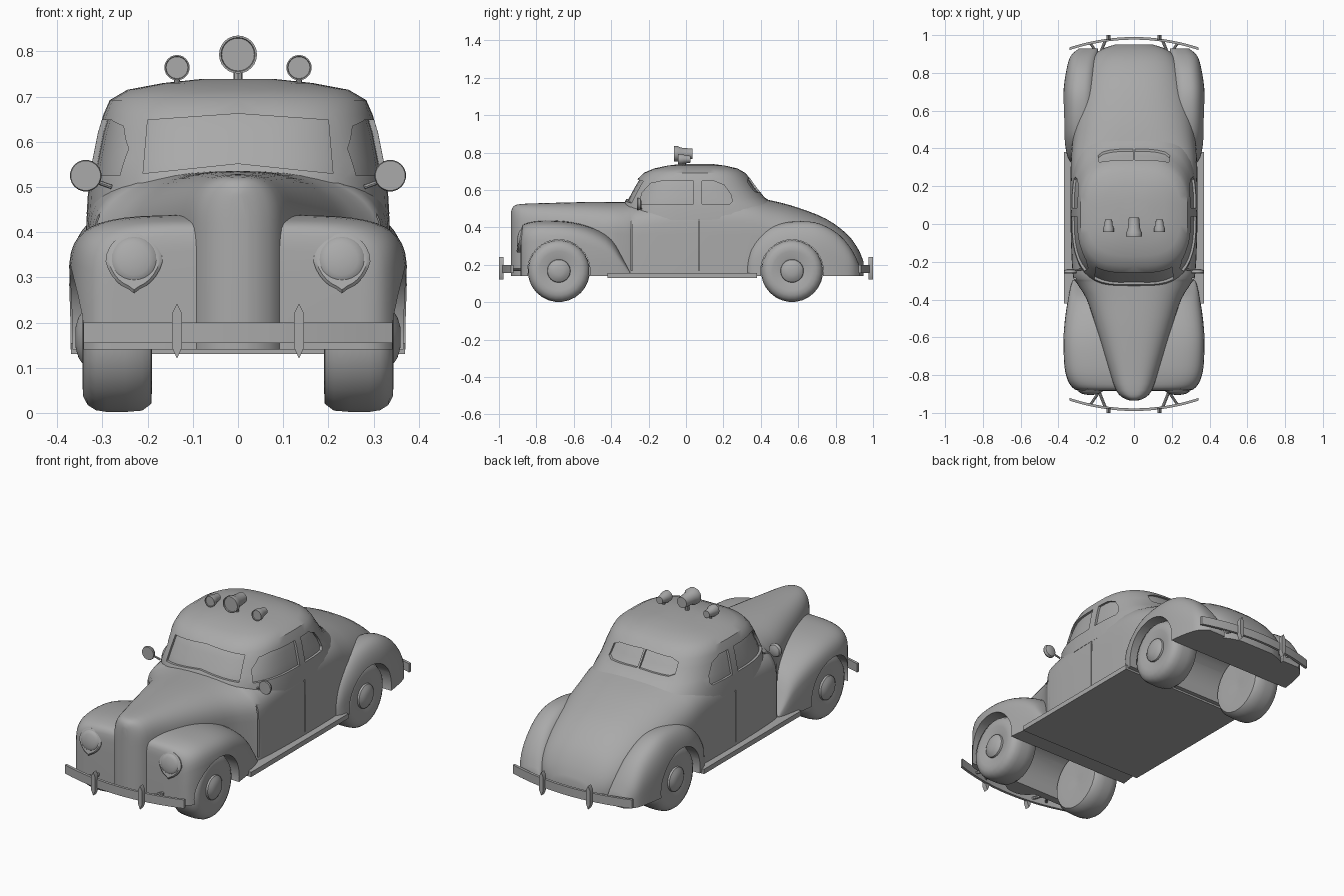
import bpy, bmesh, math
from mathutils import Vector

if "Cube" in bpy.data.objects:
    bpy.data.objects.remove(bpy.data.objects["Cube"])

PAINT = bpy.data.materials.new("grey_paint")
PAINT.diffuse_color = (.4, .4, .4, 1)
PAINT.use_nodes = True
PAINT.node_tree.nodes["Principled BSDF"].inputs["Base Color"].default_value = PAINT.diffuse_color


def finish(ob, cutters=(), angle=35):
    bpy.ops.object.select_all(action='DESELECT')
    bpy.context.view_layer.objects.active = ob
    ob.select_set(True)
    for c in cutters:
        m = ob.modifiers.new("cut", 'BOOLEAN')
        m.operation, m.solver, m.object = 'DIFFERENCE', 'EXACT', c
        bpy.ops.object.modifier_apply(modifier=m.name)
    bpy.ops.object.shade_smooth_by_angle(angle=math.radians(angle))
    return ob


def loft(name, rings):
    """Skin a list of equally long closed rings and cap the ends."""
    bm = bmesh.new()
    vs = [[bm.verts.new(p) for p in r] for r in rings]
    n = len(rings[0])
    for a, b in zip(vs, vs[1:]):
        for i in range(n):
            j = (i + 1) % n
            bm.faces.new((a[i], a[j], b[j], b[i]))
    bm.faces.new(vs[0])
    bm.faces.new(vs[-1])
    bmesh.ops.recalc_face_normals(bm, faces=bm.faces)
    me = bpy.data.meshes.new(name)
    bm.to_mesh(me)
    bm.free()
    me.materials.append(PAINT)
    ob = bpy.data.objects.new(name, me)
    bpy.context.collection.objects.link(ob)
    return ob


def prism(name, pts, axis, lo, hi):
    """Extrude a 2D outline along axis x, y or z."""
    def put(p, d):
        return {'x': (d, p[0], p[1]), 'y': (p[0], d, p[1]), 'z': (p[0], p[1], d)}[axis]
    return loft(name, [[put(p, d) for p in pts] for d in (lo, hi)])


def box(name, x0, x1, y0, y1, z0, z1):
    return prism(name, [(x0, y0), (x1, y0), (x1, y1), (x0, y1)], 'z', z0, z1)


def lathe(name, profile, centre, direction, seg=24):
    """Revolve (radius, distance) pairs about a direction."""
    d = Vector(direction).normalized()
    u = d.orthogonal().normalized()
    v = d.cross(u)
    c = Vector(centre)
    return loft(name, [[c + d * h + (u * math.cos(2 * math.pi * i / seg)
                + v * math.sin(2 * math.pi * i / seg)) * r for i in range(seg)]
                for r, h in profile])


def rod(name, a, b, r, seg=8):
    a, b = Vector(a), Vector(b)
    return finish(lathe(name, [(r, 0), (r, (b - a).length)], a, b - a, seg))


def spow(v, e):
    return math.copysign(abs(v) ** e, v)


def smooth(rows, steps=3):
    """Catmull-Rom refinement of station rows."""
    out = []
    for i in range(len(rows) - 1):
        p = [rows[max(0, min(len(rows) - 1, i + k))] for k in (-1, 0, 1, 2)]
        for s in range(steps):
            t = s / steps
            out.append([b + .5 * t * (c - a + t * (2*a - 5*b + 4*c - d + t * (3*(b - c) + d - a)))
                        for a, b, c, d in zip(*p)])
    return out + [rows[-1]]


def arch(y, hw, zs, zt, n, cx=0, zb=.14, k=24):
    """Vertical sides topped by a superellipse."""
    pts = [(cx + hw, y, zb)]
    for i in range(k + 1):
        t = math.pi * i / k
        pts.append((cx + hw * spow(math.cos(t), 2 / n), y,
                    zs + (zt - zs) * max(0, math.sin(t)) ** (2 / n)))
    return pts + [(cx - hw, y, zb)]


# Cutters: wheel wells and door gaps
AXLES = (-.68, .567)
wells = [lathe("well_cutter", [(.167, -.5), (.167, .5)], (0, y, .167), (1, 0, 0), 40) for y in AXLES]
gaps = [box("gap_cutter", s * x, s * .5, y - .003, y + .003, .17, z)
        for s in (-1, 1) for x, y, z in ((.307, -.29, .45), (.326, .07, .5))]

# Main hull: hood, doors and tail (y, half width, shoulder z, top z, roundness)
hull = smooth([
    (-.935, .018, .40, .485, 2.5), (-.922, .055, .40, .513, 2.6), (-.88, .095, .40, .525, 2.8),
    (-.75, .14, .39, .53, 2.7), (-.55, .20, .38, .535, 2.6), (-.4, .25, .37, .535, 2.5),
    (-.31, .305, .36, .535, 2.6), (-.26, .325, .36, .535, 3), (0, .336, .36, .55, 4),
    (.3, .335, .36, .565, 3.5), (.45, .325, .34, .545, 2.8), (.6, .31, .30, .505, 2.5),
    (.75, .28, .25, .445, 2.4), (.86, .235, .21, .365, 2.4), (.92, .18, .18, .285, 2.4),
    (.95, .10, .16, .215, 2.4)])
finish(loft("main_body", [arch(*r) for r in hull]), wells + gaps)

# Front fenders joined across the nose
front = smooth([
    (-.885, .27, .24, .36, 4), (-.875, .315, .24, .41, 4.5), (-.83, .35, .24, .43, 5),
    (-.75, .37, .24, .438, 5), (-.62, .375, .24, .43, 5), (-.5, .365, .23, .40, 4.5),
    (-.4, .35, .2, .345, 4), (-.34, .338, .17, .25, 4), (-.3, .325, .15, .17, 4)])
finish(loft("front_fenders", [arch(*r) for r in front]), wells)

# Rear fenders (y, outer x, shoulder z, top z)
rear = smooth([
    (.32, .325, .15, .21), (.35, .35, .19, .31), (.42, .365, .22, .385), (.5, .373, .24, .42),
    (.62, .375, .25, .433), (.72, .372, .24, .418), (.82, .357, .2, .36), (.89, .335, .17, .275),
    (.93, .29, .15, .19)])
for s in (-1, 1):
    finish(loft("rear_fender", [arch(y, (o - .19) / 2, a, b, 2.6, s * (o + .19) / 2)
                                for y, o, a, b in rear]), wells)

# Cabin levels (z, front y, rear y, half width) with window openings over inner glass
LEVELS = [(.44, -.35, .56, .335), (.52, -.335, .48, .33), (.56, -.315, .42, .322),
          (.62, -.282, .372, .31), (.66, -.258, .345, .298), (.692, -.225, .315, .284),
          (.715, -.17, .275, .245), (.73, -.1, .21, .165), (.739, -.03, .14, .08)]


def outline(z, yf, yr, w, k=48):
    pts = []
    for i in range(k):
        t = 2 * math.pi * i / k
        c, s = math.cos(t), math.sin(t)
        pts.append((w * spow(c, .68), .05 + (yr - .05 if s > 0 else .05 - yf) * spow(s, .68), z))
    return pts


doorglass = [(-.25, .525), (-.235, .585), (-.19, .635), (-.13, .648), (.04, .648), (.04, .525)]
quarter = [(.085, .525), (.085, .648), (.15, .648), (.205, .625), (.24, .575), (.248, .54), (.235, .525)]
shield = [(-.21, .53), (0, .552), (.21, .53), (.2, .648), (0, .662), (-.2, .648)]
pane = [(.005, .59), (.165, .585), (.19, .595), (.185, .645), (.15, .66), (.005, .667)]
windows = [prism("side_cutter", p, 'x', -.5, .5) for p in (doorglass, quarter)]
windows.append(prism("shield_cutter", shield, 'y', -.6, -.1))
windows += [prism("rear_cutter", [(s * x, z) for x, z in pane], 'y', .2, .7) for s in (-1, 1)]
finish(loft("cabin", [outline(*l) for l in LEVELS]), windows)
finish(loft("window_glass", [outline(z, a + .012, b - .012, w - .012) for z, a, b, w in LEVELS[:6]]))

# Floor with running boards
finish(box("running_boards", -.37, .37, -.42, .38, .13, .155))

for c in wells + gaps + windows:
    bpy.data.objects.remove(c)

# Wheels with hubcaps
TYRE = [(.02, .20), (.11, .19), (.148, .192), (.163, .212), (.166, .25), (.166, .29), (.162, .315),
        (.15, .333), (.13, .343), (.105, .344), (.062, .334), (.06, .343), (.045, .353), (.025, .359), (.006, .36)]
for s in (-1, 1):
    for y in AXLES:
        finish(lathe("wheel", TYRE, (0, y, .167), (s, 0, 0), 28))

# Bumpers, guards and brackets
for e in (-1, 1):
    rings = []
    for i in range(-8, 9):
        x = .342 * i / 8
        y = e * (.983 - .055 * (i / 8) ** 2)
        rings.append([(x, y + a, z) for a, z in ((-.007, .155), (.007, .155), (.007, .2), (-.007, .2))])
    finish(loft("bumper", rings))
    for s in (-1, 1):
        g = [(-.011, .145), (0, .12), (.011, .145), (.011, .22), (0, .242), (-.011, .22)]
        finish(prism("bumper_guard", [(s * .135 + x, z) for x, z in g], 'y', e * .975, e))
        rod("bumper_bracket", (s * .15, e * .975, .175), (s * .2, e * .85, .175), .008)
        rod("bumper_brace", (s * .23, e * .955, .175), (s * .185, e * .89, .175), .007)

for s in (-1, 1):
    # Teardrop headlight bezels with domed lenses
    drop = []
    for i in range(24):
        t = 2 * math.pi * i / 24
        z = math.sin(t)
        drop.append((math.cos(t) * (1 if z > 0 else 1 + .2 * z), z * (1.12 if i == 18 else 1)))
    finish(loft("headlight_bezel", [[(s * .23 + x * r, y + .012 * z, .335 + z * r) for x, z in drop]
               for r, y in ((.062, -.82), (.063, -.888), (.056, -.893))]))
    finish(lathe("headlight_lens", [(.052, 0), (.048, .005), (.035, .01), (.018, .013), (.004, .014)],
                 (s * .23, -.889, .338), (0, -1, .15)))
    # Door mirrors
    finish(lathe("door_mirror", [(.015, .012), (.03, .006), (.035, -.006), (.033, -.012)],
                 (s * .337, -.25, .525), (0, 1, 0), 20))
    rod("mirror_arm", (s * .335, -.25, .52), (s * .28, -.24, .5), .005)

# Roof lamps on stems
for x, z, r, y0, y1 in ((0, .793, .042, -.065, .035), (-.135, .764, .028, -.042, .025), (.135, .764, .028, -.042, .025)):
    finish(lathe("roof_lamp", [(r * .86, .005), (r * .9, 0), (r, 0), (r, .02), (r * .8, .035),
                               (r * .65, y1 - y0)], (x, y0, z), (0, 1, 0), 24))
    rod("lamp_stem", (x, -.01, .715), (x, -.01, z - r * .5), r * .25)
